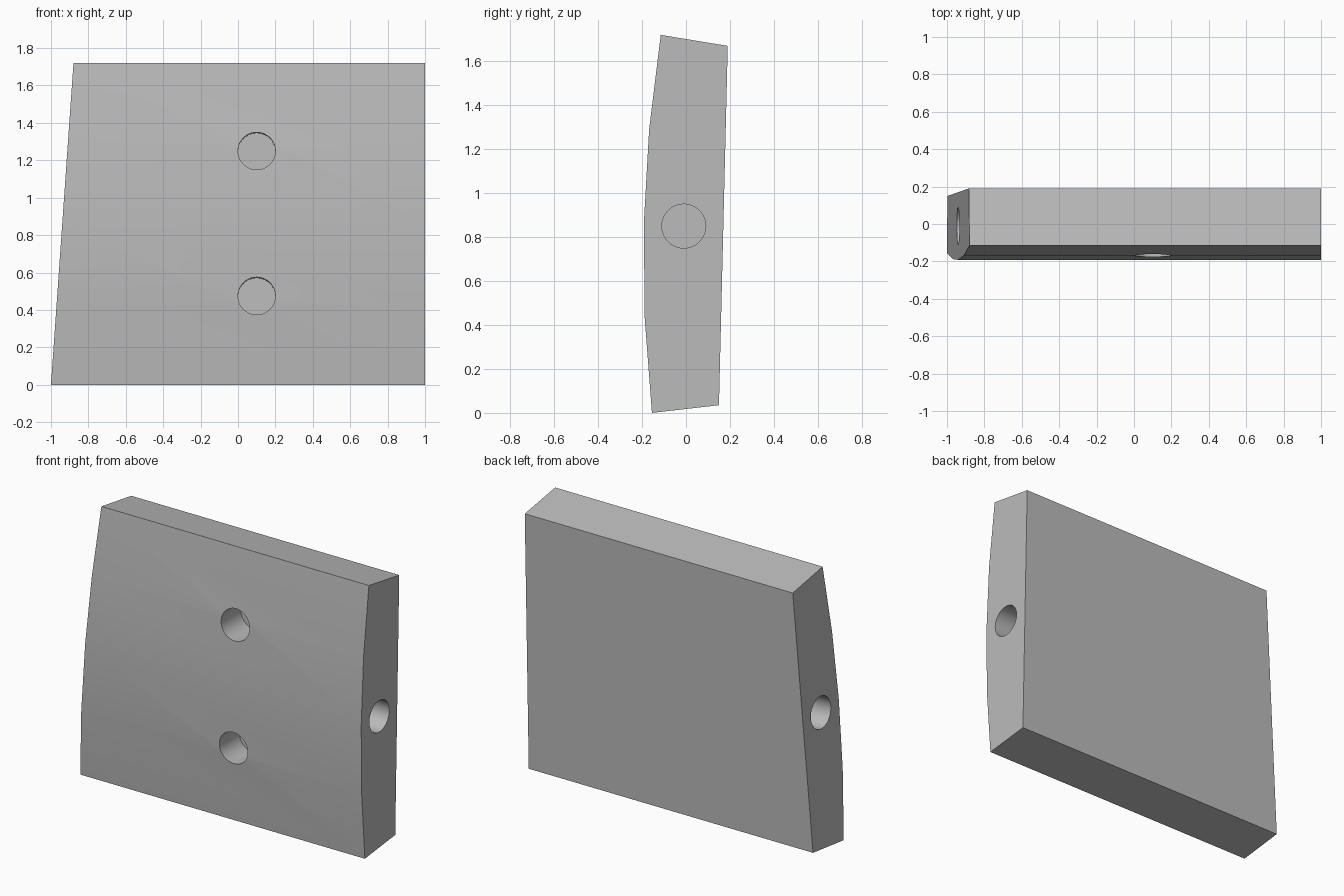
import bpy, bmesh, math
from mathutils import Vector

cube = bpy.data.objects.get("Cube")
if cube:
    bpy.data.objects.remove(cube, do_unlink=True)

grey = bpy.data.materials.new("plain grey")
grey.use_nodes = True
colour = (0.5, 0.5, 0.5, 1)
grey.diffuse_color = colour
grey.node_tree.nodes["Principled BSDF"].inputs["Base Color"].default_value = colour

HOLE_RADIUS = 0.1
HOLE_DEPTH = 0.2


def add_object(name, bm):
    bmesh.ops.recalc_face_normals(bm, faces=bm.faces)
    mesh = bpy.data.meshes.new(name)
    bm.to_mesh(mesh)
    bm.free()
    mesh.materials.append(grey)
    obj = bpy.data.objects.new(name, mesh)
    bpy.context.collection.objects.link(obj)
    return obj


def left_edge(z):
    return -1 + 0.07 * z


# Slab: bowed front, flat back and radial top and bottom
bottom, top = Vector((-0.155, 0)), Vector((-0.115, 1.72))
bulge, steps = 0.057, 4
profile = []
for i in range(steps + 1):
    t = i / steps
    p = bottom.lerp(top, t)
    p.x -= bulge * 4 * t * (1 - t)
    profile.append(p)
profile += [Vector((0.19, 1.67)), Vector((0.15, 0.035))]

bm = bmesh.new()
ends = [[bm.verts.new((x(p.y), p.x, p.y)) for p in profile]
        for x in (left_edge, lambda z: 1)]
for ring in ends:
    bm.faces.new(ring)
for i in range(len(profile)):
    j = (i + 1) % len(profile)
    bm.faces.new((ends[0][i], ends[0][j], ends[1][j], ends[1][i]))
slab = add_object("curved_block", bm)


# Blind round holes, drilled inwards from each mouth
def drill(name, mouth, direction):
    axis = Vector(direction).normalized()
    lead = 0.1
    bm = bmesh.new()
    bmesh.ops.create_cone(bm, cap_ends=True, segments=40, radius1=HOLE_RADIUS,
                          radius2=HOLE_RADIUS, depth=HOLE_DEPTH + lead)
    cutter = add_object(name, bm)
    cutter.rotation_euler = axis.to_track_quat('Z', 'Y').to_euler()
    cutter.location = Vector(mouth) + axis * (HOLE_DEPTH - lead) / 2
    cutter.hide_render = True
    mod = slab.modifiers.new(name, 'BOOLEAN')
    mod.operation = 'DIFFERENCE'
    mod.solver = 'EXACT'
    mod.object = cutter
    return cutter


cutters = [
    drill("upper_front_hole", (0.1, -0.172, 1.25), (0, 1, -0.023)),
    drill("lower_front_hole", (0.1, -0.187, 0.475), (0, 1, -0.023)),
    drill("left_end_hole", (1, -0.01, 0.85), (-1, 0, 0)),
    drill("right_end_hole", (left_edge(0.85), -0.01, 0.85), (1, 0, -0.07)),
]

# Apply the cuts and tidy away the cutters
bpy.context.view_layer.update()
depsgraph = bpy.context.evaluated_depsgraph_get()
cut_mesh = bpy.data.meshes.new_from_object(slab.evaluated_get(depsgraph))
slab.modifiers.clear()
slab.data = cut_mesh
for cutter in cutters:
    bpy.data.objects.remove(cutter, do_unlink=True)
slab.data.materials.clear()
slab.data.materials.append(grey)
for face in slab.data.polygons:
    face.material_index = 0

bpy.ops.object.select_all(action='DESELECT')
slab.select_set(True)
bpy.context.view_layer.objects.active = slab
bpy.ops.object.shade_smooth_by_angle(angle=math.radians(25))
